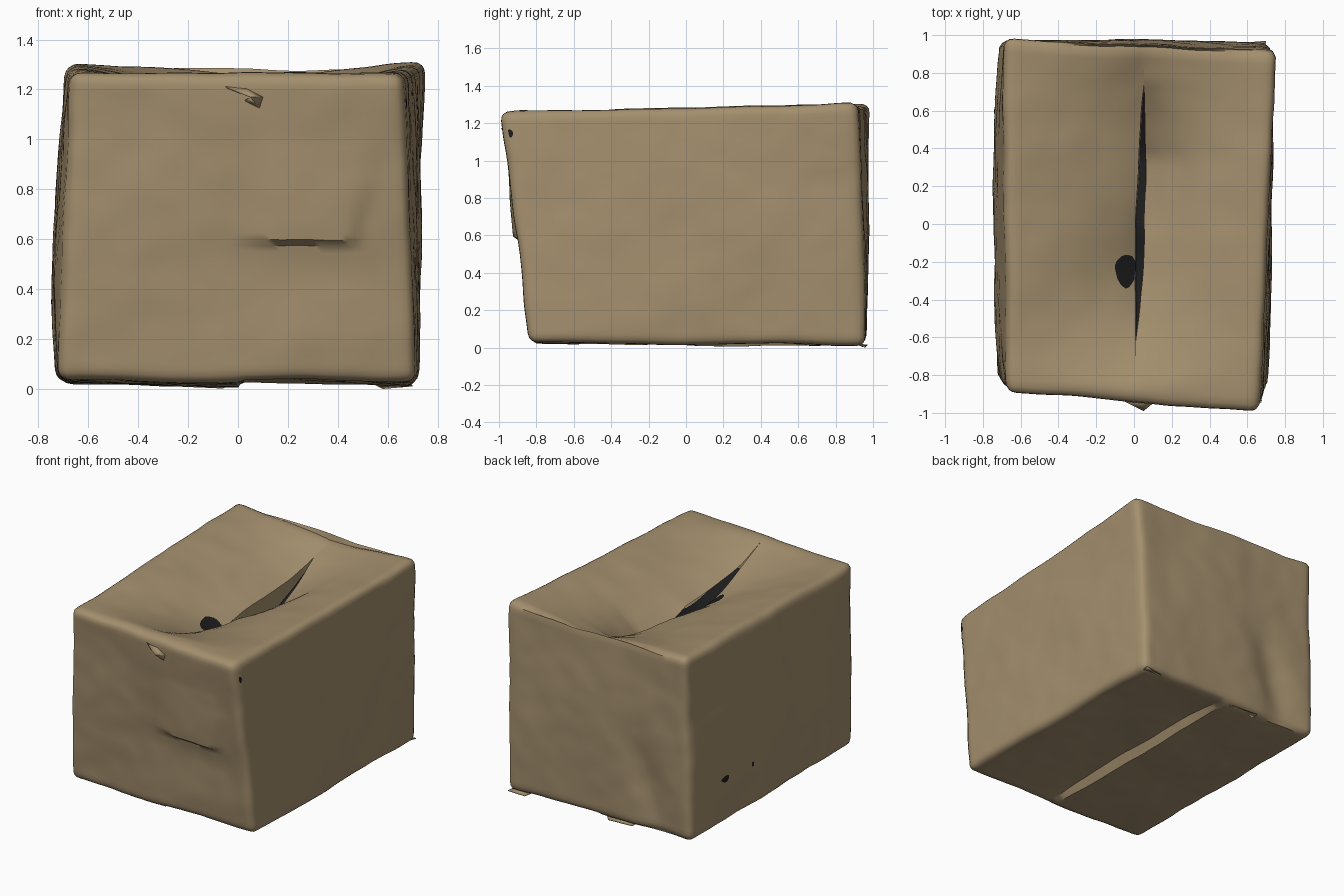
import bpy, bmesh, math
from mathutils import Vector, noise

if "Cube" in bpy.data.objects:
    bpy.data.objects.remove(bpy.data.objects["Cube"])


def material(name, rgb):
    m = bpy.data.materials.new(name)
    m.use_nodes = True
    m.diffuse_color = (*rgb, 1)
    m.node_tree.nodes["Principled BSDF"].inputs["Base Color"].default_value = (*rgb, 1)
    return m


CARD = material("cardboard tan", (0.37, 0.275, 0.155))
DARK = material("dark inside", (0.012, 0.012, 0.013))


def finish(bm, name, mat, angle=40):
    me = bpy.data.meshes.new(name)
    bm.to_mesh(me)
    bm.free()
    ob = bpy.data.objects.new(name, me)
    bpy.context.collection.objects.link(ob)
    me.materials.append(mat)
    bpy.ops.object.select_all(action="DESELECT")
    ob.select_set(True)
    bpy.context.view_layer.objects.active = ob
    bpy.ops.object.shade_smooth_by_angle(angle=math.radians(angle))
    return ob


# Skewed box corners, keyed by the sign of x, y and z
CORNERS = {
    (-1, -1, -1): (-.725, -.825, .03), (1, -1, -1): (.715, -.845, .025),
    (-1, 1, -1): (-.72, .965, .02), (1, 1, -1): (.72, .965, .01),
    (-1, -1, 1): (-.67, -.89, 1.265), (1, -1, 1): (.66, -1.0, 1.265),
    (-1, 1, 1): (-.685, .985, 1.31), (1, 1, 1): (.75, .915, 1.31),
}
HALF = Vector((.72, .95, .64))
ROUND = .05


def gauss(x, centre, width):
    return math.exp(-((x - centre) / width) ** 2)


def tent(x, centre, width):
    return max(0, 1 - abs(x - centre) / width)


def slit_width(y):
    return .048 * max(0, 1 - ((y - .05) / .68) ** 2)


def sag(y):
    return .2 * max(0, 1 - abs((y - .1) / .95) ** 2.4)


def warp(p, side):
    """Unit cube point to crumpled box; side is the flap it belongs to."""
    s = Vector(a * h for a, h in zip(p, HALF))
    core = Vector(max(ROUND - h, min(h - ROUND, a)) for a, h in zip(s, HALF))
    q = core + (s - core).normalized() * ROUND
    t = [a / h for a, h in zip(q, HALF)]
    out = Vector()
    for key, corner in CORNERS.items():
        w = math.prod((1 + k * a) / 2 for k, a in zip(key, t))
        out += w * Vector(corner)
    x, y, z = out
    tx, ty, tz = t
    inner = 1 - abs(tx)
    # bulging side walls
    if abs(p.x) > .999:
        out.x += math.copysign(.04 if p.x < 0 else .015, p.x) * (1 - ty ** 2) * (1 - tz ** 2)
    # sagging top flaps parted by a slit, each edge dipping at its own place
    if p.z > .999:
        dip = .13 * tent(y, .34, .42) if side > 0 else .06 * gauss(y, -.3, .28)
        out.z -= sag(y) * inner ** 1.35 + dip * inner ** 3
        out.x += (.016 + .012 * y) * inner + side * slit_width(y) / 2 * inner ** 4
    # bottom flaps meeting at a stepped seam
    if p.z < -.999:
        out.z += (.05 if side > 0 else -.008) * inner * (1 - ty ** 4)
    # front crease with a lip, and a soft hollow beneath
    if p.y < -.999:
        span = min(1, max(0, x + .02) / .15) * min(1, max(0, .5 + .25 * (z - .6) - x) / .07)
        if z > .595:
            out.y -= .028 * span * max(0, 1 - (z - .595) / .4)
        out.y += .025 * gauss(x, .25, .3) * gauss(z, .42, .2) * (1 - tz ** 2)
    # folded column on the back
    if p.y > .999:
        out.y -= .035 * gauss(x, -.3 + .3 * (z - .6), .13) * gauss(z, .3, .35)
        out.y += .02 * gauss(x, .1, .4) * (1 - tz ** 2)
    # general crumpling
    return out + noise.noise_vector(out * 2.4) * .012 + noise.noise_vector(out * 7) * .004


# Box body, slit along the middle of the top
bm = bmesh.new()
bmesh.ops.create_cube(bm, size=2)
bmesh.ops.subdivide_edges(bm, edges=bm.edges[:], cuts=49, use_grid_fill=True)
slit = [e for e in bm.edges if all(abs(v.co.x) < 1e-4 and v.co.z > .999
                                   and abs(v.co.y) < .9 for v in e.verts)]
bmesh.ops.split_edges(bm, edges=slit)
moved = {}
for v in bm.verts:
    mean = sum(f.calc_center_median().x for f in v.link_faces)
    moved[v] = warp(v.co, 0 if abs(mean) < 1e-4 else math.copysign(1, mean))
for v, co in moved.items():
    v.co = co
finish(bm, "box_body", CARD)


def flap_edge(u, side):
    return warp(Vector((0, u, 1)), side)


def strip(name, mat, left, right, rows=36):
    """Ribbon between two functions running along the slit."""
    bm = bmesh.new()
    us = [-.68 + 1.46 * i / rows for i in range(rows + 1)]
    pairs = [(bm.verts.new(left(u)), bm.verts.new(right(u))) for u in us]
    for a, b in zip(pairs, pairs[1:]):
        bm.faces.new((a[0], a[1], b[1], b[0]))
    finish(bm, name, mat)


def gap_floor(u, dx):
    a, b = flap_edge(u, -1), flap_edge(u, 1)
    return Vector(((a.x + b.x) / 2 + dx, a.y, min(a.z, b.z) - .03))


def lip_foot(u):
    a, b = flap_edge(u, -1), flap_edge(u, 1)
    return Vector((a.x + .004, a.y, min(a.z, b.z) - .012))


# Darkness below the slit, and the turned-down edge of the higher flap
strip("dark_gap", DARK, lambda u: gap_floor(u, -.06), lambda u: gap_floor(u, .1))
strip("flap_lip", CARD, lambda u: flap_edge(u, -1), lip_foot)


def dark_patch(name, normal, point, count=16):
    """Thin ragged oval laid on a wall; point(c, s) gives unit cube places."""
    bm = bmesh.new()
    lift = Vector(normal) * .005
    rings = []
    for r in (.5, 1):
        ring = []
        for i in range(count):
            a = 2 * math.pi * i / count
            k = r * (1 + .12 * math.sin(3 * a + 1))
            ring.append(bm.verts.new(warp(Vector(point(k * math.cos(a), k * math.sin(a))), -1) + lift))
        rings.append(ring)
    bm.faces.new(rings[0])
    for i in range(count):
        j = (i + 1) % count
        bm.faces.new((rings[0][i], rings[1][i], rings[1][j], rings[0][j]))
    finish(bm, name, DARK)


# Torn notch in the flap and worn holes in the walls
dark_patch("flap_notch", (0, 0, 1),
           lambda c, s: (min(0, -.085 + .085 * c), -.26 + .095 * s * (1 + .4 * c), 1))
dark_patch("side_hole_large", (-1, 0, 0), lambda c, s: (-1, .61 + .042 * c, -.5 + .035 * s))
dark_patch("side_hole_small", (-1, 0, 0), lambda c, s: (-1, .29 + .013 * c, -.5 + .028 * s))
dark_patch("corner_hole", (1, 0, 0), lambda c, s: (1, -.955 + .013 * c, .81 + .036 * s))


def flake(name, points):
    """Small bent scrap of card, drawn as a fan."""
    bm = bmesh.new()
    vs = [bm.verts.new(p) for p in points]
    for a, b in zip(vs[1:], vs[2:]):
        bm.faces.new((vs[0], a, b))
    bmesh.ops.recalc_face_normals(bm, faces=bm.faces[:])
    ob = finish(bm, name, CARD, 60)
    ob.modifiers.new("thickness", "SOLIDIFY").thickness = .006


# Torn scrap on the front and ragged bits along the bottom back edge
flake("front_tear", [(.05, -.99, 1.17), (-.07, -.93, 1.22), (.03, -.93, 1.215),
                     (.1, -.95, 1.17), (.09, -.94, 1.12), (.02, -.93, 1.15)])
flake("bottom_scrap", [(-.01, .9, .03), (-.06, .95, .006), (-.25, .95, .015), (-.25, .88, .02)])
flake("corner_scrap", [(.55, .93, .02), (.58, .96, .004), (.7, .97, .015), (.69, .92, .02)])
